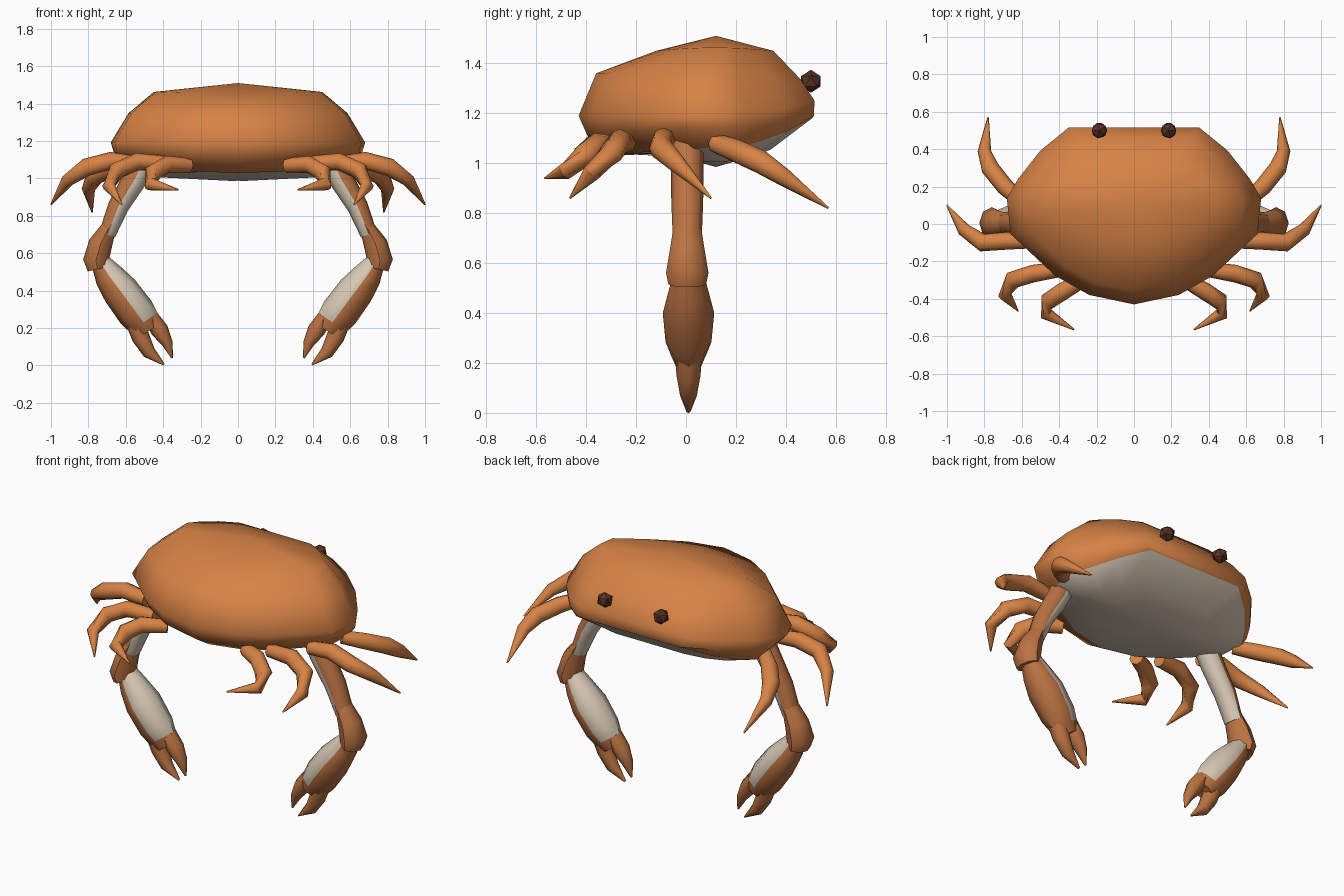
import bpy, bmesh, math
from mathutils import Vector

if "Cube" in bpy.data.objects:
    bpy.data.objects.remove(bpy.data.objects["Cube"])


def material(name, rgb):
    m = bpy.data.materials.new(name)
    m.diffuse_color = (*rgb, 1)
    m.use_nodes = True
    m.node_tree.nodes["Principled BSDF"].inputs["Base Color"].default_value = m.diffuse_color
    return m


ORANGE = material("shell orange", (0.68, 0.225, 0.06))
BROWN = material("claw brown orange", (0.50, 0.17, 0.055))
PALE = material("pale underside", (0.68, 0.58, 0.46))
DARK = material("eye dark brown", (0.095, 0.034, 0.018))


def finish(bm, name, mats, mirror=True, angle=50):
    bmesh.ops.recalc_face_normals(bm, faces=bm.faces)
    me = bpy.data.meshes.new(name)
    bm.to_mesh(me)
    bm.free()
    for m in mats:
        me.materials.append(m)
    ob = bpy.data.objects.new(name, me)
    bpy.context.collection.objects.link(ob)
    if angle:
        for o in bpy.context.selected_objects:
            o.select_set(False)
        bpy.context.view_layer.objects.active = ob
        ob.select_set(True)
        bpy.ops.object.shade_smooth_by_angle(angle=math.radians(angle))
    if mirror:
        mod = ob.modifiers.new("mirror", "MIRROR")
        mod.use_mirror_merge = False
    return ob


def bridge(bm, a, b, mat_rule):
    n = len(a)
    for j in range(n):
        f = bm.faces.new((a[j], a[(j + 1) % n], b[(j + 1) % n], b[j]))
        f.material_index = mat_rule(j)


def tube(name, path, hint, mats, n=8, pale=()):
    """path: (x, y, z, radius along hint, radius across); pale: spans with a pale inner half"""
    bm = bmesh.new()
    pts = [Vector(p[:3]) for p in path]
    rings = []
    for i, p in enumerate(path):
        t = (pts[min(i + 1, len(pts) - 1)] - pts[max(i - 1, 0)]).normalized()
        u = Vector(hint)
        u = (u - t * u.dot(t)).normalized()
        v = t.cross(u)
        rings.append([bm.verts.new(pts[i] + u * p[3] * math.cos(k * math.tau / n)
                                   + v * p[4] * math.sin(k * math.tau / n)) for k in range(n)])
    for i in range(len(rings) - 1):
        bridge(bm, rings[i], rings[i + 1], lambda j: int(i in pale and j >= n // 2))
    bm.faces.new(rings[0])
    bm.faces.new(rings[-1])
    return finish(bm, name, mats)


# Shell: rings that follow one outline, shrinking to the top and the belly
half = [(0, .51), (.35, .51), (.50, .39), (.62, .24), (.68, .14), (.66, -.05),
        (.42, -.27), (.24, -.37), (0, -.42)]
outline = half + [(-x, y) for x, y in half[-2:0:-1]]
# half width, front y, back y, front z, side z, back z, power of the z curve
levels = [(.45, .35, -.12, 1.45, 1.463, 1.45, 2),
          (.585, .46, -.36, 1.335, 1.35, 1.36, 2),
          (.68, .515, -.43, 1.25, 1.19, 1.19, 2),
          (.665, .512, -.39, 1.19, 1.14, 1.10, 2),
          (.60, .505, -.28, 1.18, 1.06, 1.03, 2),
          (.44, .34, -.10, 1.055, 1.005, 1.05, 2)]
bm = bmesh.new()
rings = []
for w, yf, yb, zf, zs, zb, power in levels:
    ring = []
    for x, y in outline:
        s = (y + .42) / .93
        t = 2 * s - 1
        z = zs + ((zf if t > 0 else zb) - zs) * abs(t) ** power
        ring.append(bm.verts.new((x * w / .68, yb + (yf - yb) * s, z)))
    rings.append(ring)
for i in range(len(rings) - 1):
    bridge(bm, rings[i], rings[i + 1], lambda j: int(i >= 4))
for ring, tip, mat in ((rings[0], (0, .12, 1.51), 0), (rings[-1], (0, .12, .985), 1)):
    c = bm.verts.new(tip)
    for j in range(len(ring)):
        bm.faces.new((ring[j], ring[(j + 1) % len(ring)], c)).material_index = mat
finish(bm, "body_shell", [ORANGE, PALE], mirror=False, angle=60)

# Eyes
bm = bmesh.new()
bmesh.ops.create_icosphere(bm, subdivisions=1, radius=.046)
bmesh.ops.translate(bm, verts=bm.verts, vec=(.185, .5, 1.328))
finish(bm, "eyes", [DARK], angle=0)

# Walking legs, front to back
legs = {
    "front_legs": [(.60, .12, 1.08), (.69, .20, 1.05), (.77, .30, 1.005), (.80, .39, .945), (.78, .57, .82)],
    "second_legs": [(.54, -.09, 1.08), (.68, -.09, 1.095), (.81, -.10, 1.06), (.91, -.03, .99), (1.0, .10, .86)],
    "third_legs": [(.38, -.24, 1.08), (.54, -.265, 1.09), (.65, -.30, 1.04), (.69, -.38, .96), (.62, -.465, .86)],
    "rear_legs": [(.26, -.29, 1.07), (.38, -.36, 1.075), (.455, -.41, 1.03), (.47, -.48, .97), (.32, -.565, .94)],
}
for name, pts in legs.items():
    tube(name, [(*p, r, r) for p, r in zip(pts, (.04, .047, .048, .036, .004))], (0, 0, 1), [ORANGE])

# Claw arms
Y = (0, 1, 0)
tube("upper_arms", [(.50, .005, 1.10, .065, .068), (.55, .005, 1.0, .065, .066),
                    (.64, .005, .85, .064, .056), (.70, .005, .70, .058, .045)],
     Y, [BROWN, PALE], pale=(0, 1, 2))
tube("elbows", [(.69, .005, .74, .056, .04), (.735, .005, .65, .07, .064),
                (.76, .005, .56, .085, .068), (.75, .005, .515, .076, .055)], Y, [BROWN])
tube("claw_palms", [(.74, .01, .56, .06, .05), (.69, .01, .48, .082, .08),
                    (.63, .01, .40, .103, .098), (.545, .01, .285, .092, .102),
                    (.505, .01, .23, .07, .09), (.475, .01, .185, .05, .065)],
     Y, [BROWN, PALE], pale=(0, 1, 2, 3))

# Pincer fingers
tube("inner_fingers", [(.465, .01, .26, .05, .04), (.42, .01, .19, .05, .048),
                       (.378, .01, .12, .034, .03), (.352, .01, .04, .006, .005)], Y, [BROWN])
tube("outer_fingers", [(.55, .01, .23, .055, .05), (.52, .01, .15, .048, .048),
                       (.475, .01, .07, .034, .036), (.395, .01, .004, .008, .005)], Y, [BROWN])
